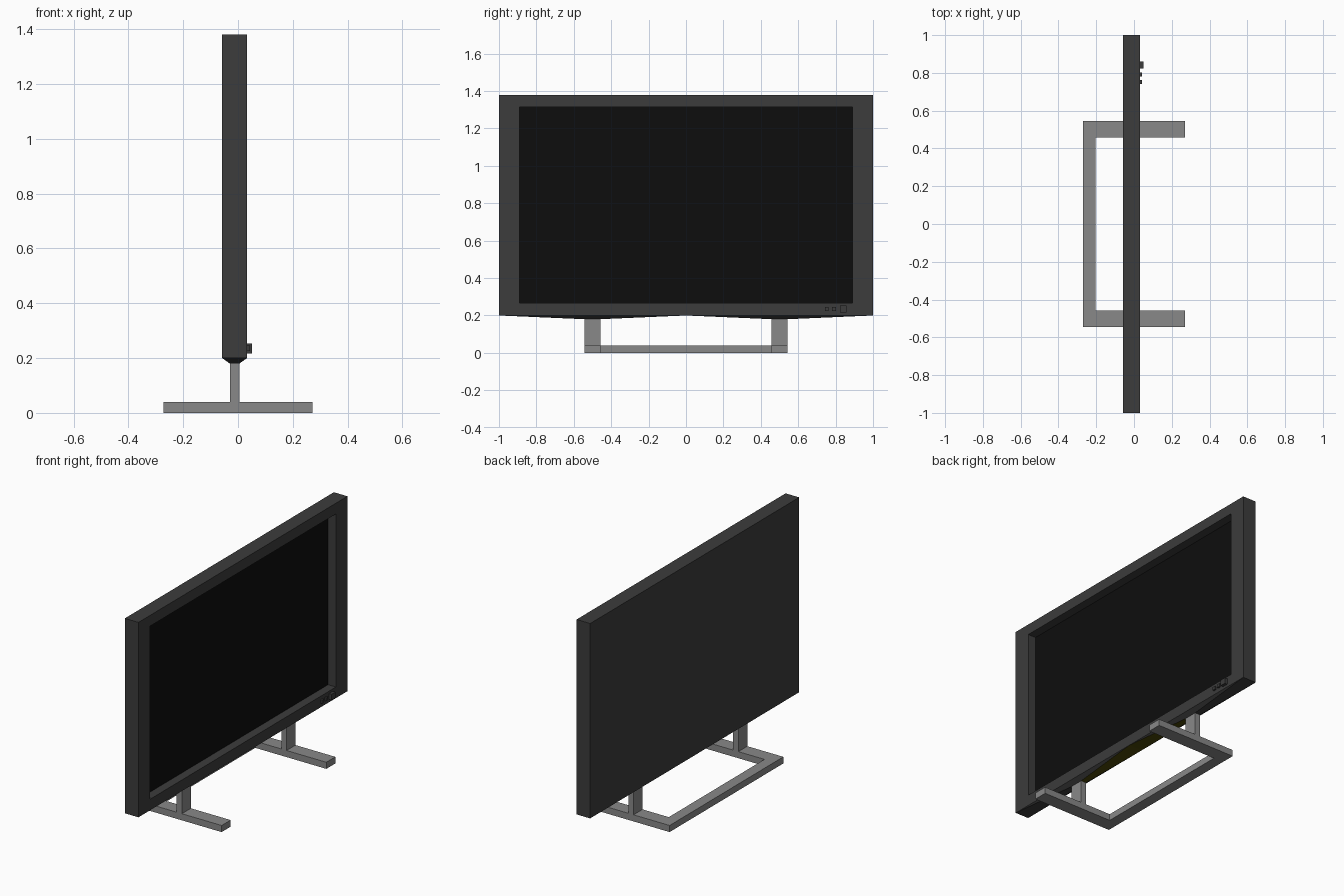
import bpy, bmesh

if "Cube" in bpy.data.objects:
    bpy.data.objects.remove(bpy.data.objects["Cube"])


def material(name, rgb):
    m = bpy.data.materials.new(name)
    m.diffuse_color = (*rgb, 1)
    m.use_nodes = True
    m.node_tree.nodes["Principled BSDF"].inputs["Base Color"].default_value = m.diffuse_color
    return m


CASE = material("charcoal plastic", (0.045, 0.045, 0.045))
SCREEN = material("black screen", (0.004, 0.004, 0.004))
METAL = material("grey metal", (0.25, 0.25, 0.25))
OLIVE = material("dark olive", (0.07, 0.062, 0.002))


def finish(name, bm, mats):
    bmesh.ops.recalc_face_normals(bm, faces=bm.faces)
    me = bpy.data.meshes.new(name)
    bm.to_mesh(me)
    bm.free()
    for m in mats:
        me.materials.append(m)
    ob = bpy.data.objects.new(name, me)
    bpy.context.collection.objects.link(ob)
    return ob


def box(name, x, y, z, mat):
    bm = bmesh.new()
    bmesh.ops.create_cube(bm, size=1)
    for v in bm.verts:
        v.co = [r[0] + (c + 0.5) * (r[1] - r[0]) for c, r in zip(v.co, (x, y, z))]
    return finish(name, bm, [mat])


def bridge(bm, a, b):
    return [bm.faces.new((a[i], a[i - 1], b[i - 1], b[i])) for i in range(len(a))]


XB, XF, Z0, Z1 = -0.058, 0.033, 0.20, 1.38

# Casing with recessed screen: rings from back to front and in to the screen
bm = bmesh.new()
outer, inner = (1.0, Z0, Z1), (0.89, 0.267, 1.315)
rings = []
for x, (w, lo, hi) in ((XB, outer), (XF, outer), (XF, inner), (-0.02, inner)):
    rings.append([bm.verts.new((x, y, z)) for y, z in ((-w, lo), (w, lo), (w, hi), (-w, hi))])
for a, b in zip(rings, rings[1:]):
    bridge(bm, a, b)
bm.faces.new(rings[0])
bm.faces.new(rings[-1]).material_index = 1
finish("casing", bm, [CASE, SCREEN])

# Control buttons
for i, (y, zc, s, out) in enumerate(((0.752, 0.235, 0.01, 0.043),
                                     (0.791, 0.235, 0.01, 0.043),
                                     (0.841, 0.235, 0.018, 0.051))):
    box(f"button_{i + 1}", (XF - 0.005, out), (y - s, y + s), (zc - s, zc + s), CASE)

PX, PY = (-0.03, 0.005), (0.458, 0.544)
for side, s in (("left", -1), ("right", 1)):
    ys = tuple(sorted((s * PY[0], s * PY[1])))
    # Underside taper running down to the post
    bm = bmesh.new()
    top = [bm.verts.new(c) for c in ((XB, 0, Z0), (XF, 0, Z0), (XF, s, Z0), (XB, s, Z0))]
    low = [bm.verts.new((x, s * y, 0.18)) for x, y in
           ((PX[0], PY[0]), (PX[1], PY[0]), (PX[1], PY[1]), (PX[0], PY[1]))]
    bridge(bm, top, low)
    bm.faces.new(low)
    bm.faces.new(top)
    bmesh.ops.recalc_face_normals(bm, faces=bm.faces)
    for f in bm.faces:      # slopes facing the middle are olive
        if abs(f.calc_center_median().y) < 0.3:
            f.material_index = 1
    finish(f"underside_{side}", bm, [CASE, OLIVE])
    # Post
    box(f"post_{side}", PX, ys, (0.04, 0.18), METAL)

# U-shaped foot, one extruded outline
bm = bmesh.new()
E = 0.271
outline = [(E, -PY[1]), (E, -PY[0]), (-0.205, -PY[0]), (-0.205, PY[0]),
           (E, PY[0]), (E, PY[1]), (-E, PY[1]), (-E, -PY[1])]
face = bm.faces.new([bm.verts.new((x, y, 0)) for x, y in outline])
ext = bmesh.ops.extrude_face_region(bm, geom=[face], use_keep_orig=True)
for v in ext["geom"]:
    if isinstance(v, bmesh.types.BMVert):
        v.co.z = 0.04
finish("foot", bm, [METAL])
